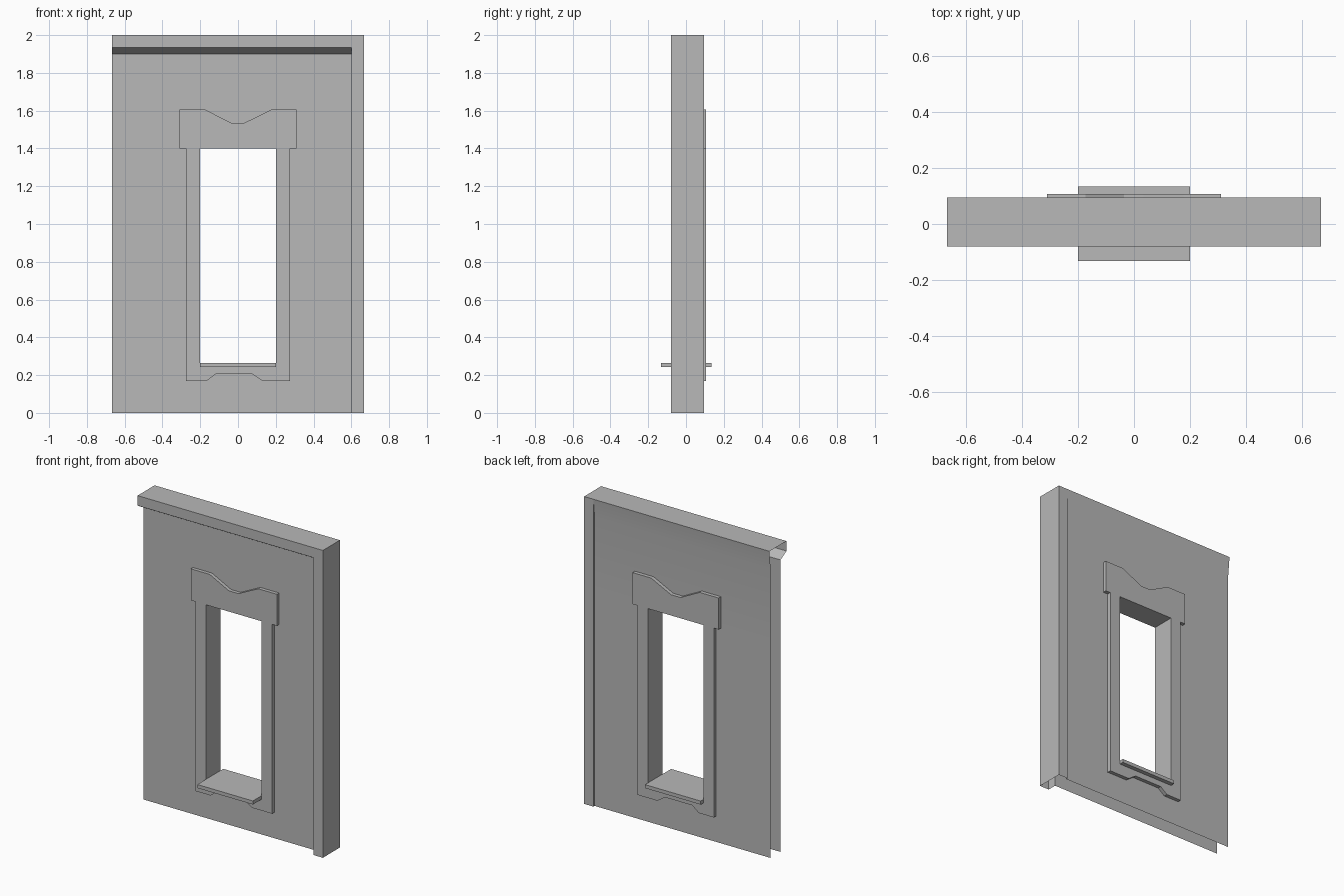
import bpy
import bmesh
import math
from mathutils import Vector

cube = bpy.data.objects.get("Cube")
if cube:
    bpy.data.objects.remove(cube, do_unlink=True)

GREY = (0.48, 0.48, 0.48, 1.0)
stone = bpy.data.materials.new("plain_grey")
stone.use_nodes = True
stone.diffuse_color = GREY
stone.node_tree.nodes["Principled BSDF"].inputs["Base Color"].default_value = GREY

# Main measurements
END, POST = 0.667, 0.6              # wall end and inner side of the post
FRONT, BACK = -0.02, 0.083          # recessed wall sheets
OUT_FRONT, OUT_BACK = -0.08, 0.095  # post and cap
HALF, SILL, HEAD, TOP = 0.2, 0.242, 1.4, 2.0


def finish(name, bm):
    mesh = bpy.data.meshes.new(name)
    bm.to_mesh(mesh)
    bm.free()
    mesh.materials.append(stone)
    obj = bpy.data.objects.new(name, mesh)
    bpy.context.collection.objects.link(obj)
    bpy.ops.object.select_all(action='DESELECT')
    obj.select_set(True)
    bpy.context.view_layer.objects.active = obj
    bpy.ops.object.shade_smooth_by_angle(angle=math.radians(25))
    return obj


def sweep(bm, path, steps, skip=None):
    """Sheet made by sweeping a path of points along a list of offsets."""
    rows = [[bm.verts.new(Vector(p) + Vector(s)) for s in steps] for p in path]
    for a, b in zip(rows, rows[1:]):
        for j in range(len(steps) - 1):
            quad = (a[j], a[j + 1], b[j + 1], b[j])
            centre = sum((v.co for v in quad), Vector()) / 4
            if not (skip and skip(centre)):
                bm.faces.new(quad)


def in_window(c):
    return abs(c.x) < HALF and SILL < c.z < HEAD


# Hollow wall with overhanging cap, open at the bottom and at one end
profile = [(FRONT, 0), (FRONT, SILL), (FRONT, HEAD), (FRONT, 1.9),
           (OUT_FRONT, 1.935), (OUT_FRONT, TOP), (OUT_BACK, TOP),
           (BACK, 1.88), (BACK, HEAD), (BACK, SILL), (BACK, 0)]
bm = bmesh.new()
sweep(bm, [(0, y, z) for y, z in profile],
      [(x, 0, 0) for x in (-END, -HALF, HALF, POST)], in_window)
finish("wall", bm)

# Post along the other end, closed on top
outline = [(POST, FRONT), (POST, OUT_FRONT), (END, OUT_FRONT),
           (END, OUT_BACK), (POST, OUT_BACK), (POST, BACK)]
bm = bmesh.new()
sweep(bm, [(x, y, 0) for x, y in outline], [(0, 0, TOP), (0, 0, 0)])
bm.faces.new([bm.verts.new((x, y, TOP)) for x, y in outline[1:5]])
bmesh.ops.remove_doubles(bm, verts=bm.verts, dist=0.0001)
finish("end_post", bm)

# Window surround: shaped frame on both sides of the wall
opening = [(HALF, SILL), (-HALF, SILL), (-HALF, HEAD), (HALF, HEAD)]
frame = [(-0.275, 0.168), (-0.167, 0.168), (-0.119, 0.205), (0.077, 0.205),
         (0.13, 0.168), (0.275, 0.168), (0.275, HEAD), (0.31, HEAD),
         (0.31, 1.605), (0.176, 1.605), (0.033, 1.535), (-0.035, 1.535),
         (-0.173, 1.605), (-0.31, 1.605), (-0.31, HEAD), (-0.275, HEAD)]


def surround(name, y0, y1):
    bm = bmesh.new()
    for loop in (frame, opening):
        verts = [bm.verts.new((x, y0, z)) for x, z in loop]
        for a, b in zip(verts, verts[1:] + verts[:1]):
            bm.edges.new((a, b))
    bmesh.ops.triangle_fill(bm, edges=bm.edges[:], use_beauty=True)
    grown = bmesh.ops.extrude_face_region(bm, geom=bm.faces[:], use_keep_orig=True)
    moved = [g for g in grown["geom"] if isinstance(g, bmesh.types.BMVert)]
    bmesh.ops.translate(bm, verts=moved, vec=(0, y1 - y0, 0))
    bmesh.ops.recalc_face_normals(bm, faces=bm.faces)
    finish(name, bm)


INNER_FRONT, INNER_BACK = FRONT + 0.005, BACK - 0.005
surround("front_window_surround", -0.043, INNER_FRONT)
surround("back_window_surround", INNER_BACK, 0.107)

# Lining of the window opening
bm = bmesh.new()
sweep(bm, [(x, 0, z) for x, z in opening + opening[:1]],
      [(0, INNER_FRONT, 0), (0, INNER_BACK, 0)])
bmesh.ops.remove_doubles(bm, verts=bm.verts, dist=0.0001)
finish("window_lining", bm)

# Sill passing through the wall
bm = bmesh.new()
bmesh.ops.create_cube(bm, size=1)
bmesh.ops.scale(bm, verts=bm.verts, vec=(2 * HALF, 0.267, 0.023))
bmesh.ops.translate(bm, verts=bm.verts, vec=(0, 0.001, SILL + 0.0115))
finish("window_sill", bm)
